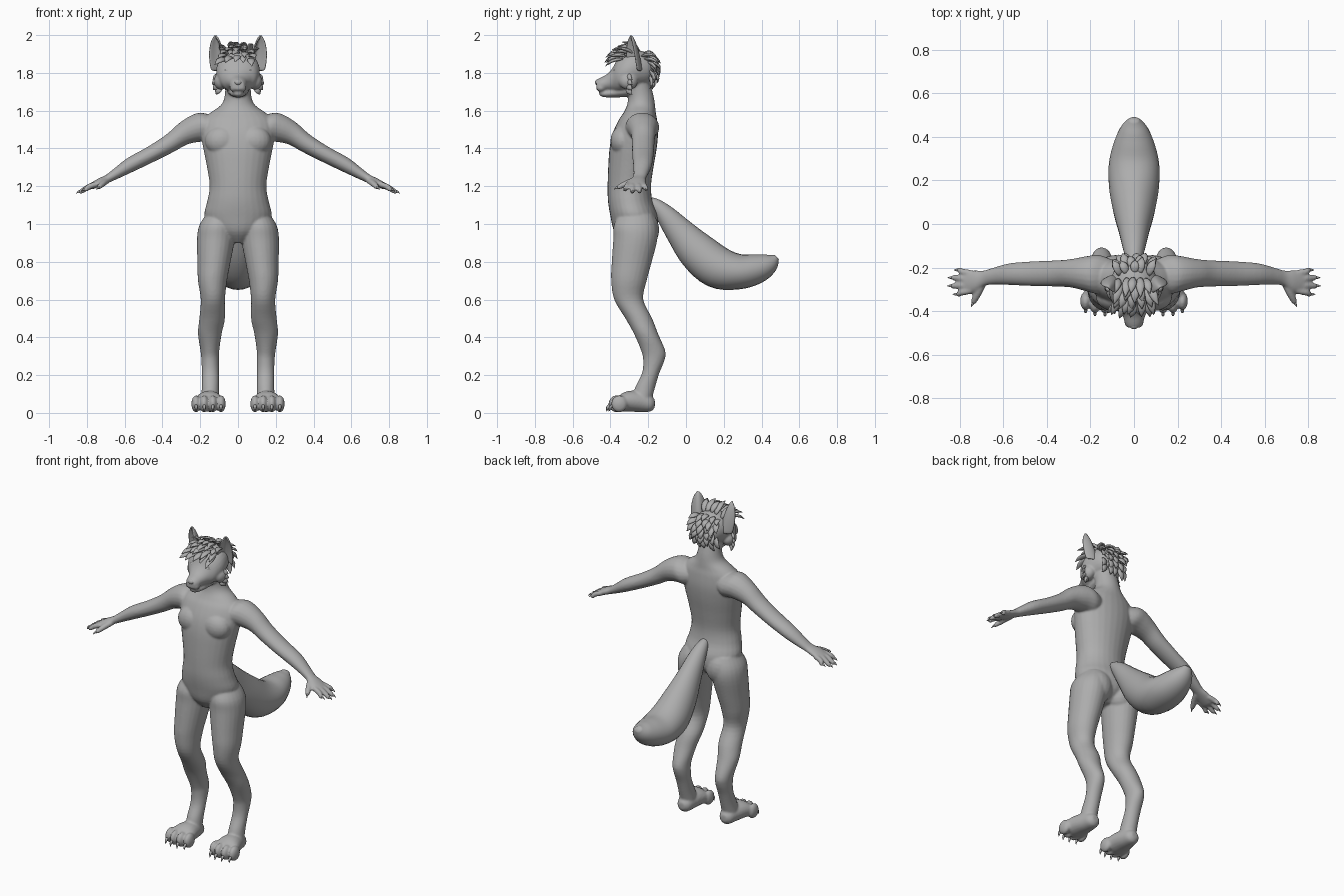
import bpy, bmesh, math, random
from mathutils import Vector, Matrix

cube = bpy.data.objects.get("Cube")
if cube:
    bpy.data.objects.remove(cube)

X, Y, Z = Vector((1, 0, 0)), Vector((0, 1, 0)), Vector((0, 0, 1))
rng = random.Random(4)

grey = bpy.data.materials.new("plain grey")
grey.use_nodes = True
grey.diffuse_color = (0.42, 0.42, 0.42, 1)
grey.node_tree.nodes["Principled BSDF"].inputs["Base Color"].default_value = grey.diffuse_color


def finish(bm, name):
    """Turn a bmesh into a smooth grey object."""
    bmesh.ops.recalc_face_normals(bm, faces=bm.faces)
    for f in bm.faces:
        f.smooth = True
    mesh = bpy.data.meshes.new(name)
    bm.to_mesh(mesh)
    bm.free()
    mesh.materials.append(grey)
    ob = bpy.data.objects.new(name, mesh)
    bpy.context.collection.objects.link(ob)
    return ob


def spline(rows, fine):
    """Catmull-Rom through rows of (x, y, z, radius a, radius b)."""
    out = []
    for i in range(len(rows) - 1):
        p0, p1 = rows[max(i - 1, 0)], rows[i]
        p2, p3 = rows[i + 1], rows[min(i + 2, len(rows) - 1)]
        for k in range(fine):
            t = k / fine
            out.append([b + 0.5 * t * (c - a + t * (2*a - 5*b + 4*c - d + t * (3*(b - c) + d - a)))
                        for a, b, c, d in zip(p0, p1, p2, p3)])
    return out + [list(rows[-1])]


def tube(bm, rows, a, b=None, n=20, fine=4, side=1):
    """Loft elliptical rings; a and b are the ring axes, b follows the path if not given."""
    rows = spline(rows, fine)
    pts = [Vector((r[0] * side, r[1], r[2])) for r in rows]
    rings = []
    for i, (p, r) in enumerate(zip(pts, rows)):
        tangent = pts[min(i + 1, len(pts) - 1)] - pts[max(i - 1, 0)]
        up = b or a.cross(tangent).normalized()
        ra, rb = max(r[3], 0.001), max(r[4], 0.001)
        rings.append([bm.verts.new(p + a * ra * math.cos(q) + up * rb * math.sin(q))
                      for q in (math.tau * k / n for k in range(n))])
    for lo, hi in zip(rings, rings[1:]):
        for k in range(n):
            bm.faces.new((lo[k], lo[(k + 1) % n], hi[(k + 1) % n], hi[k]))
    bm.faces.new(rings[0])
    bm.faces.new(rings[-1])


def ball(bm, centre, radii, turn=Matrix()):
    m = Matrix.Translation(centre) @ turn @ Matrix.Diagonal((*radii, 1))
    bmesh.ops.create_uvsphere(bm, u_segments=20, v_segments=12, radius=1, matrix=m)


def spike(bm, root, tip, lift, w, thick):
    """Pointed leaf-like tuft or claw, bowed along lift."""
    root, tip, lift = Vector(root), Vector(tip), Vector(lift)
    rows = [(*(root.lerp(tip, t) + lift * 4 * t * (1 - t)), w * s, thick * s)
            for t, s in ((0, .5), (.3, 1), (.65, .8), (1, .03))]
    d = tip - root
    across = d.cross(lift if lift.length else Z).normalized()
    tube(bm, rows, across, None, 8, 2)


# Body: torso and neck
body = bmesh.new()
torso = [(-.28, .90, .04, .05), (-.27, .96, .13, .11), (-.275, 1.04, .178, .125),
         (-.295, 1.12, .163, .118), (-.3, 1.2, .15, .115), (-.292, 1.3, .164, .12),
         (-.28, 1.4, .184, .125), (-.268, 1.48, .197, .12), (-.255, 1.55, .185, .102),
         (-.245, 1.59, .145, .085), (-.238, 1.63, .09, .074), (-.24, 1.68, .07, .068),
         (-.26, 1.76, .068, .066)]
tube(body, [(0, *r) for r in torso], X, Y, 28)

# Head: skull running into the muzzle, then the lower jaw
skull = [(-.17, 1.82, .025, .025), (-.19, 1.82, .075, .075), (-.25, 1.82, .106, .1),
         (-.31, 1.806, .116, .106), (-.36, 1.785, .1, .092), (-.39, 1.762, .07, .062),
         (-.42, 1.748, .052, .044), (-.455, 1.738, .042, .036), (-.475, 1.737, .03, .026)]
tube(body, [(0, *r) for r in skull], X, Z, 28)
jaw = [(-.29, 1.71, .06, .035), (-.36, 1.698, .05, .028), (-.42, 1.69, .036, .02),
       (-.45, 1.69, .024, .014), (-.46, 1.692, .01, .006)]
tube(body, [(0, *r) for r in jaw], X, Z)

leg = [(.1, -.265, 1.05, .07, .09), (.112, -.268, .99, .094, .115), (.117, -.268, .92, .1, .117),
       (.127, -.287, .8, .088, .106), (.135, -.302, .7, .077, .094), (.133, -.303, .6, .064, .077),
       (.137, -.25, .5, .068, .071), (.149, -.212, .42, .063, .064), (.149, -.174, .33, .05, .064),
       (.147, -.17, .28, .047, .057), (.146, -.187, .21, .045, .046), (.146, -.218, .13, .046, .053),
       (.147, -.235, .06, .05, .05)]
foot = [(.147, -.165, .05, .02, .02), (.147, -.185, .05, .042, .042), (.148, -.23, .058, .055, .053),
        (.152, -.29, .062, .07, .056), (.155, -.335, .056, .078, .05), (.155, -.365, .045, .06, .035)]
arm = [(.1, -.235, 1.515, .07, .06), (.16, -.232, 1.512, .09, .084), (.22, -.228, 1.505, .08, .075),
       (.29, -.226, 1.477, .065, .06), (.36, -.227, 1.428, .06, .05), (.46, -.228, 1.37, .057, .043),
       (.57, -.23, 1.313, .05, .039), (.65, -.24, 1.264, .038, .028), (.69, -.25, 1.24, .037, .022),
       (.73, -.262, 1.222, .05, .021), (.775, -.266, 1.2, .05, .017), (.79, -.266, 1.194, .03, .01)]
fingers = [(-.226, -.211, .815), (-.253, -.246, .843), (-.281, -.284, .845), (-.306, -.322, .82)]
toes = [(.09, -.357), (.133, -.368), (.179, -.367), (.222, -.353)]

claws = bmesh.new()
for s in (1, -1):
    # Limbs, chest, seat and cheeks
    tube(body, leg, X, Y, 24, side=s)
    tube(body, foot, X, Z, side=s)
    tube(body, arm, Y, Vector((.4 * s, 0, .92)), side=s)
    ball(body, (.085 * s, -.335, 1.44), (.09, .065, .08))
    ball(body, (.085 * s, -.22, .97), (.088, .078, .1))
    ball(body, (.09 * s, -.305, 1.755), (.038, .05, .045))
    ball(body, (.022 * s, -.45, 1.722), (.022, .025, .022))
    # Fingers and thumb
    for y0, y1, x1 in fingers:
        z1 = 1.2 - (x1 - .77) * .42
        tube(body, [(.745, y0, 1.213, .015, .015), (.79, (y0 + y1) / 2, 1.197, .0155, .0155),
                    (x1 - .015, y1, z1 + .004, .013, .013), (x1, y1, z1, .006, .006)], Y, None, 12, side=s)
        spike(claws, ((x1 - .015) * s, y1, z1 + .007), ((x1 + .012) * s, y1, z1 - .007), (0, 0, .003), .006, .006)
    tube(body, [(.69, -.265, 1.232, .017, .017), (.715, -.315, 1.215, .018, .018),
                (.735, -.355, 1.197, .014, .014), (.742, -.367, 1.192, .006, .006)], Z, None, 12, side=s)
    spike(claws, (.735 * s, -.357, 1.198), (.748 * s, -.38, 1.182), (0, 0, .003), .006, .006)
    # Toes
    for x, y in toes:
        ball(body, (x * s, y, .048), (.025, .043, .045))
        spike(claws, (x * s, y - .03, .045), (x * s, y - .052, .008), (0, -.006, .003), .008, .008)

body = finish(body, "body")
remesh = body.modifiers.new("Blend", 'REMESH')
remesh.mode = 'VOXEL'
remesh.voxel_size = .006
remesh.use_smooth_shade = True
soften = body.modifiers.new("Soften", 'SMOOTH')
soften.factor = .5
soften.iterations = 7
finish(claws, "claws")

# Tail
bm = bmesh.new()
tail = [(-.2, 1.125, .02, .02), (-.16, 1.1, .036, .035), (-.105, 1.045, .052, .054),
        (-.03, .955, .07, .078), (.06, .855, .095, .104), (.165, .772, .114, .112),
        (.28, .748, .115, .094), (.38, .765, .09, .078), (.445, .795, .058, .052), (.48, .825, .02, .016)]
tube(bm, [(0, *r) for r in tail], X, None, 24)
finish(bm, "tail")

# Ears: cupped shells, open to the front and side
for s, name in ((1, "left_ear"), (-1, "right_ear")):
    bm = bmesh.new()
    base, tip = Vector((.092 * s, -.262, 1.81)), Vector((.12 * s, -.292, 2))
    facing, across = Vector((.5 * s, -.86, 0)), Vector((.86 * s, .5, 0))
    grid = []
    for j in range(9):
        v = j / 8
        w = max(.054 * (1 - v) ** .7 * (.85 + .9 * v), .002)
        grid.append([bm.verts.new(base.lerp(tip, v) + across * u * w
                                  + facing * (1.1 * u * u - .6) * w)
                     for u in (k / 4 - 1 for k in range(9))])
    for lo, hi in zip(grid, grid[1:]):
        for k in range(8):
            bm.faces.new((lo[k], lo[k + 1], hi[k + 1], hi[k]))
    ear = finish(bm, name)
    shell = ear.modifiers.new("Shell", 'SOLIDIFY')
    shell.thickness, shell.offset = .01, 0
    ear.modifiers.new("Round", 'SUBSURF').levels = 1

# Eyes, eyelids and nose
eyes, lids, nose = bmesh.new(), bmesh.new(), bmesh.new()
for s in (1, -1):
    c = Vector((.055 * s, -.362, 1.8))
    ball(eyes, c, (.024, .024, .022))
    for h, rise in ((.013, .012), (-.015, -.006)):
        spike(lids, c + Vector((-.03 * s, -.02, -.006)), c + Vector((.036 * s, .004, .006)),
              (0, -.008, rise), .006, .007)
ball(nose, (0, -.468, 1.75), (.02, .014, .015))
finish(eyes, "eyes")
finish(lids, "eyelids")
finish(nose, "nose")

# Hair: rows of tufts from the fringe over the crown down to the nape
hair = bmesh.new()
for row in range(11):
    phi = math.radians(42 + row * 16)
    n = Vector((0, -math.cos(phi), math.sin(phi)))
    flow = Vector((0, -n.z, n.y)) if phi < 1.9 else Vector((0, n.z, -n.y))
    for k in range(5):
        x = (k - 2) / 2 + rng.uniform(-.15, .15)
        root = Vector((x * .06, -.275, 1.822)) + n * (.098 - .018 * x * x)
        length = rng.uniform(.075, .1) if phi < 1.9 else rng.uniform(.055, .075)
        tip = root + flow * length + n * rng.uniform(.015, .035) + X * (x * .03 + rng.uniform(-.012, .012))
        if row < 2:
            tip += Vector((-.018, -.008, .012))
        spike(hair, root, tip, n * .014, .02, .009)
finish(hair, "hair")

# Cheek fur
fur = bmesh.new()
for s in (1, -1):
    for dz, out in ((.02, .133), (0, .137), (-.022, .132), (-.042, .115)):
        spike(fur, (.085 * s, -.305, 1.765 + dz), (out * s, -.285, 1.74 + dz * 1.3),
              (.008 * s, -.006, 0), .02, .012)
finish(fur, "cheek_fur")
